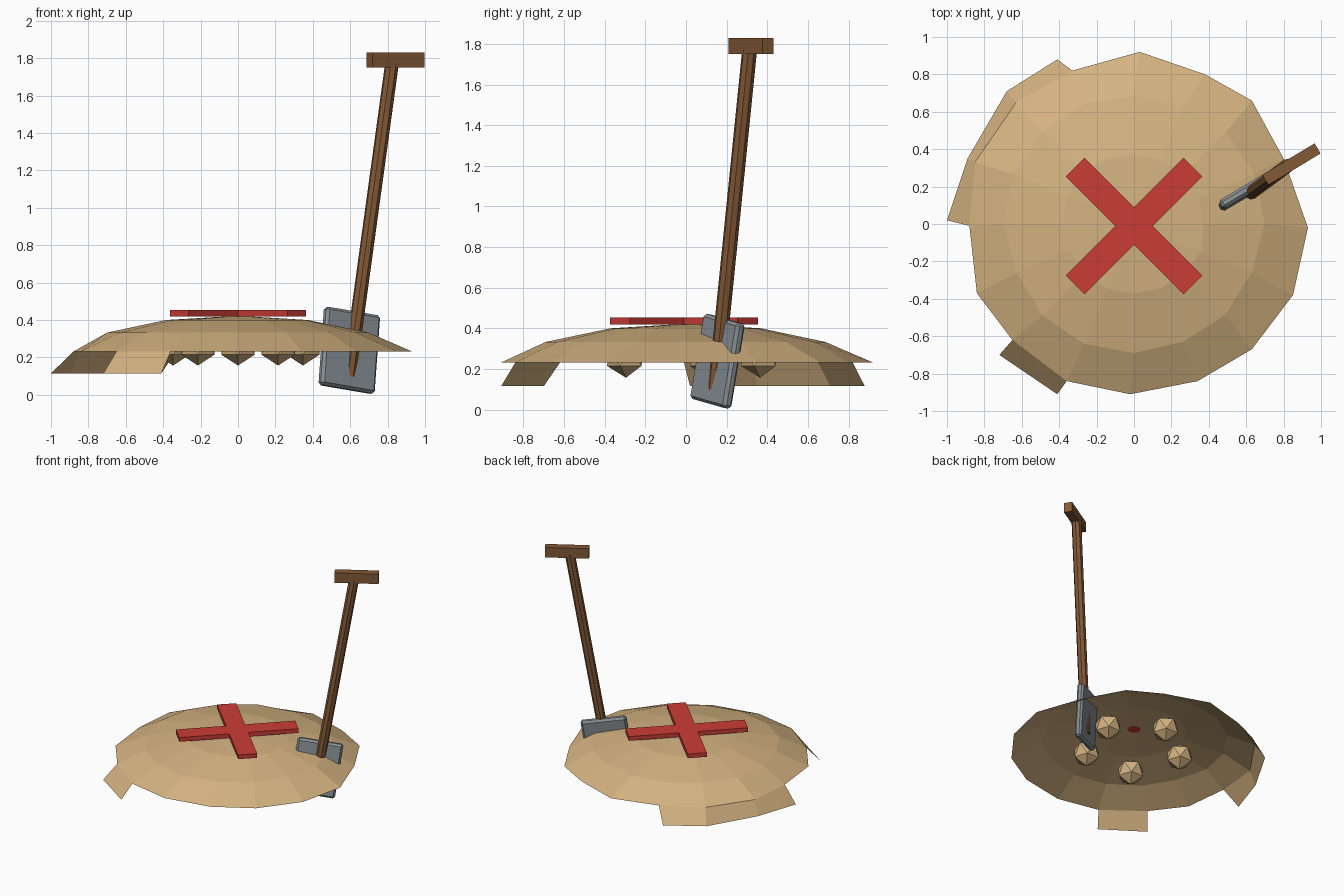
import bpy, bmesh, random
from math import cos, sin, pi, radians
from mathutils import Matrix, Vector

random.seed(4)
default = bpy.data.objects.get("Cube")
if default:
    bpy.data.objects.remove(default, do_unlink=True)


def material(name, rgb):
    mat = bpy.data.materials.new(name)
    mat.use_nodes = True
    color = (*rgb, 1)
    mat.diffuse_color = color
    mat.node_tree.nodes["Principled BSDF"].inputs["Base Color"].default_value = color
    return mat


sand = material("sand", (0.66, 0.45, 0.22))
red = material("red_paint", (0.60, 0.045, 0.038))
wood = material("brown_wood", (0.23, 0.10, 0.037))
steel = material("grey_steel", (0.25, 0.28, 0.30))


def finish(name, bm, mat, matrix=Matrix(), fix_normals=True):
    if fix_normals:
        bmesh.ops.recalc_face_normals(bm, faces=bm.faces)
    mesh = bpy.data.meshes.new(name)
    bm.to_mesh(mesh)
    bm.free()
    mesh.materials.append(mat)
    obj = bpy.data.objects.new(name, mesh)
    obj.matrix_world = matrix
    bpy.context.collection.objects.link(obj)
    return obj


def box(name, size, mat, matrix, bevel=0):
    bm = bmesh.new()
    bmesh.ops.create_cube(bm, size=1, matrix=Matrix.Diagonal((*size, 1)))
    obj = finish(name, bm, mat, matrix)
    if bevel:
        mod = obj.modifiers.new("edge_bevel", "BEVEL")
        mod.width = bevel
        mod.segments = 1
    return obj


# Sand mound: an open faceted dome with an uneven rim and two hanging flaps
SIDES = 16
rim_outline = [(0.93, -0.02), (0.80, 0.35), (0.63, 0.66), (0.38, 0.80),
               (0.03, 0.92), (-0.33, 0.82), (-0.63, 0.65), (-0.85, 0.33),
               (-0.88, -0.01), (-0.84, -0.37), (-0.65, -0.62), (-0.36, -0.84),
               (-0.02, -0.91), (0.34, -0.84), (0.63, -0.67), (0.85, -0.38)]
flap_outline = {5: (-0.41, 0.88), 6: (-0.68, 0.71), 7: (-0.89, 0.35),
                8: (-1.0, 0.02), 10: (-0.72, -0.70), 11: (-0.41, -0.91)}

bm = bmesh.new()
apex = bm.verts.new((0, 0, 0.423))
rings = []
for radius, height in ((0.38, 0.40), (0.69, 0.333)):
    ring = []
    for k in range(SIDES):
        a = 2 * pi * k / SIDES
        r = radius + random.uniform(-0.012, 0.012)
        ring.append(bm.verts.new((r * cos(a), r * sin(a), height)))
    rings.append(ring)
rings.append([bm.verts.new((x, y, 0.232)) for x, y in rim_outline])
flap = {k: bm.verts.new((x, y, 0.115)) for k, (x, y) in flap_outline.items()}
for k in range(SIDES):
    n = (k + 1) % SIDES
    bm.faces.new((apex, rings[0][k], rings[0][n]))
    for upper, lower in zip(rings, rings[1:]):
        bm.faces.new((upper[k], lower[k], lower[n], upper[n]))
    if k in flap and n in flap:
        bm.faces.new((rings[-1][k], flap[k], flap[n], rings[-1][n]))
finish("sand_mound", bm, sand, fix_normals=False)

# Ring of lumps under the mound
for i in range(5):
    a = pi / 2 + 2 * pi * i / 5
    bm = bmesh.new()
    bmesh.ops.create_icosphere(bm, subdivisions=1, radius=0.105)
    place = Matrix.Translation((0.365 * cos(a), 0.365 * sin(a), 0.262))
    finish(f"sand_lump_{i + 1}", bm, sand, place @ Matrix.Rotation(a, 4, "Z"))

# Red cross marker: one plus-shaped outline, turned and extruded
ARM, HALF = 0.445, 0.071
bm = bmesh.new()
outline = []
for i in range(4):
    turn = Matrix.Rotation(pi / 4 + i * pi / 2, 3, "Z")
    for corner in ((ARM, -HALF, 0), (ARM, HALF, 0), (HALF, HALF, 0)):
        outline.append(bm.verts.new(turn @ Vector(corner)))
face = bm.faces.new(outline)
top = bmesh.ops.extrude_face_region(bm, geom=[face])["geom"]
bmesh.ops.translate(bm, vec=(0, 0, 0.034),
                    verts=[v for v in top if isinstance(v, bmesh.types.BMVert)])
finish("cross_marker", bm, red, Matrix.Translation((0, -0.01, 0.42)))

# Shovel shaft, leaning
foot, head = Vector((0.594, 0.144, 0.10)), Vector((0.823, 0.313, 1.77))
axis = head - foot
bm = bmesh.new()
bmesh.ops.create_cone(bm, cap_ends=True, segments=8, radius1=0.037,
                      radius2=0.037, depth=axis.length)
finish("shovel_shaft", bm, wood, Matrix.Translation((foot + head) / 2)
       @ axis.to_track_quat("Z", "Y").to_matrix().to_4x4())

# Shovel grip, level across the top of the shaft
box("shovel_grip", (0.326, 0.063, 0.08), wood,
    Matrix.Translation((0.842, 0.32, 1.79)) @ Matrix.Rotation(radians(31), 4, "Z"))

# Shovel blade, pitched slightly against the shaft
up = Vector((0.072, 0.165, 1)).normalized()
across = Vector((0.84, 0.52, 0))
across = (across - up * across.dot(up)).normalized()
through = up.cross(across)
frame = Matrix((across, through, up)).transposed().to_4x4()
box("shovel_blade", (0.34, 0.052, 0.425), steel,
    Matrix.Translation((0.595, 0.155, 0.238)) @ frame, bevel=0.015)
